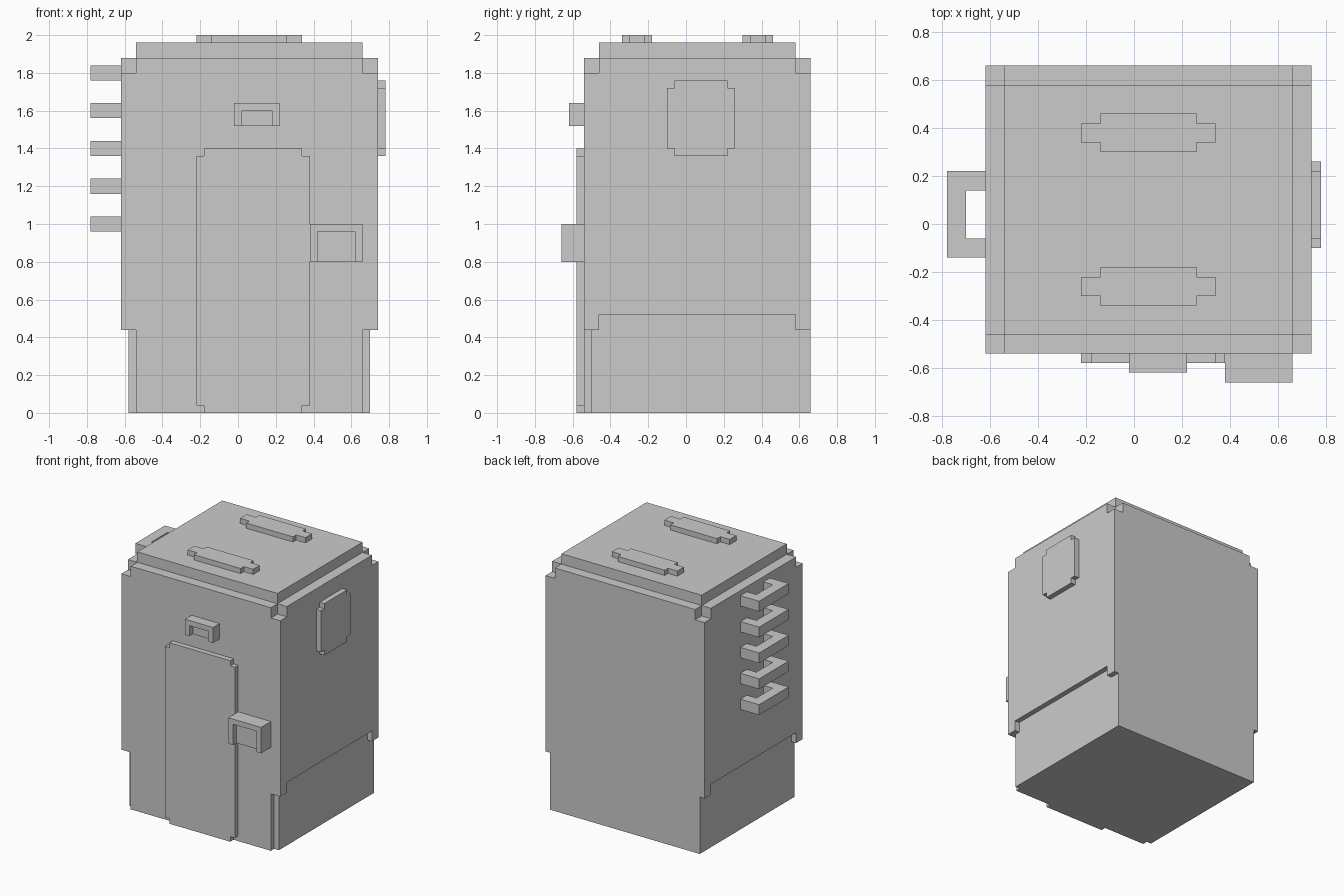
import bpy, bmesh
from mathutils import Vector

if "Cube" in bpy.data.objects:
    bpy.data.objects.remove(bpy.data.objects["Cube"])


def prism(name, pts, axis, lo, hi):
    """Extrude a 2D outline along an axis; pts are the other two axes in x, y, z order."""
    bm = bmesh.new()
    rows = []
    for d in (lo, hi):
        row = []
        for p in pts:
            co = list(p)
            co.insert(axis, d)
            row.append(bm.verts.new(Vector(co)))
        rows.append(row)
    n = len(pts)
    bm.faces.new(rows[0])
    bm.faces.new(rows[1])
    for i in range(n):
        j = (i + 1) % n
        bm.faces.new((rows[0][i], rows[0][j], rows[1][j], rows[1][i]))
    bmesh.ops.recalc_face_normals(bm, faces=bm.faces)
    me = bpy.data.meshes.new(name)
    bm.to_mesh(me)
    bm.free()
    ob = bpy.data.objects.new(name, me)
    bpy.context.collection.objects.link(ob)
    return ob


def box(name, x0, x1, y0, y1, z0, z1):
    return prism(name, [(x0, y0), (x1, y0), (x1, y1), (x0, y1)], 2, z0, z1)


def notched(a0, a1, b0, b1, na, nb):
    """Rectangle outline with a square step taken out of each corner."""
    return [(a0 + na, b0), (a1 - na, b0), (a1 - na, b0 + nb), (a1, b0 + nb),
            (a1, b1 - nb), (a1 - na, b1 - nb), (a1 - na, b1), (a0 + na, b1),
            (a0 + na, b1 - nb), (a0, b1 - nb), (a0, b0 + nb), (a0 + na, b0 + nb)]


def carve(ob, cutters):
    """Subtract each cutter, bake the result and discard the cutters."""
    for c in cutters:
        m = ob.modifiers.new("cut", 'BOOLEAN')
        m.operation, m.solver, m.object = 'DIFFERENCE', 'EXACT', c
        c.hide_render = True
    dg = bpy.context.evaluated_depsgraph_get()
    me = bpy.data.meshes.new_from_object(ob.evaluated_get(dg))
    ob.modifiers.clear()
    ob.data = me
    me.name = ob.name
    for c in cutters:
        bpy.data.objects.remove(c)


# Main cabin body: stepped top corners, recessed lower sides, notched lower front edges
X0, X1, Y0, Y1 = -0.62, 0.74, -0.54, 0.66
body = box("cabin_body", X0, X1, Y0, Y1, 0, 1.88)
cuts = []
skirt = [(-0.7, -0.1), (0.8, -0.1), (0.8, 0.44), (0.58, 0.44),
         (0.58, 0.52), (-0.46, 0.52), (-0.46, 0.44), (-0.7, 0.44)]
for edge, s in ((X0, 1), (X1, -1)):
    out = edge - s * 0.1
    cuts.append(prism("skirt_cutter", skirt, 0, *sorted((out, edge + s * 0.04))))
    inner = edge + s * 0.08
    xa, xb = sorted((out, inner))
    cuts.append(box("front_edge_cutter", xa, xb, -0.7, -0.50, -0.1, 0.44))
    cuts.append(box("front_corner_cutter", xa, xb, -0.7, Y0 + 0.08, 1.80, 2.0))
    cuts.append(box("back_corner_cutter", xa, xb, Y1 - 0.08, 0.8, 1.80, 2.0))
carve(body, cuts)

# Roof cap and the two roof vents
box("roof_cap", -0.54, 0.66, -0.46, 0.58, 1.88, 1.96)
for name, y in (("front_roof_vent", -0.26), ("back_roof_vent", 0.38)):
    prism(name, notched(-0.22, 0.34, y - 0.08, y + 0.08, 0.08, 0.04), 2, 1.96, 2.0)

# Door on the front, window panel on the right side
prism("door", notched(-0.22, 0.38, 0, 1.40, 0.04, 0.04), 1, -0.58, Y0)
prism("side_window", notched(-0.10, 0.26, 1.36, 1.76, 0.04, 0.04), 0, X1, 0.78)

# Hooded boxes on the front, with a shallow recess open at the bottom
for name, x0, x1, z0, z1, y in (("door_lamp", -0.02, 0.22, 1.52, 1.64, -0.62),
                                ("door_latch", 0.38, 0.66, 0.80, 1.00, -0.66)):
    hood = box(name, x0, x1, y, Y0, z0, z1)
    carve(hood, [box("recess_cutter", x0 + 0.04, x1 - 0.04, y - 0.1, y + 0.04,
                     z0 - 0.1, z1 - 0.04)])

# Ladder rungs on the left side
rung = [(X0, -0.14), (-0.78, -0.14), (-0.78, 0.22), (X0, 0.22),
        (X0, 0.14), (-0.70, 0.14), (-0.70, -0.06), (X0, -0.06)]
for i in range(5):
    z = 0.96 + 0.2 * i
    prism(f"ladder_rung_{i + 1}", rung, 2, z, z + 0.08)
